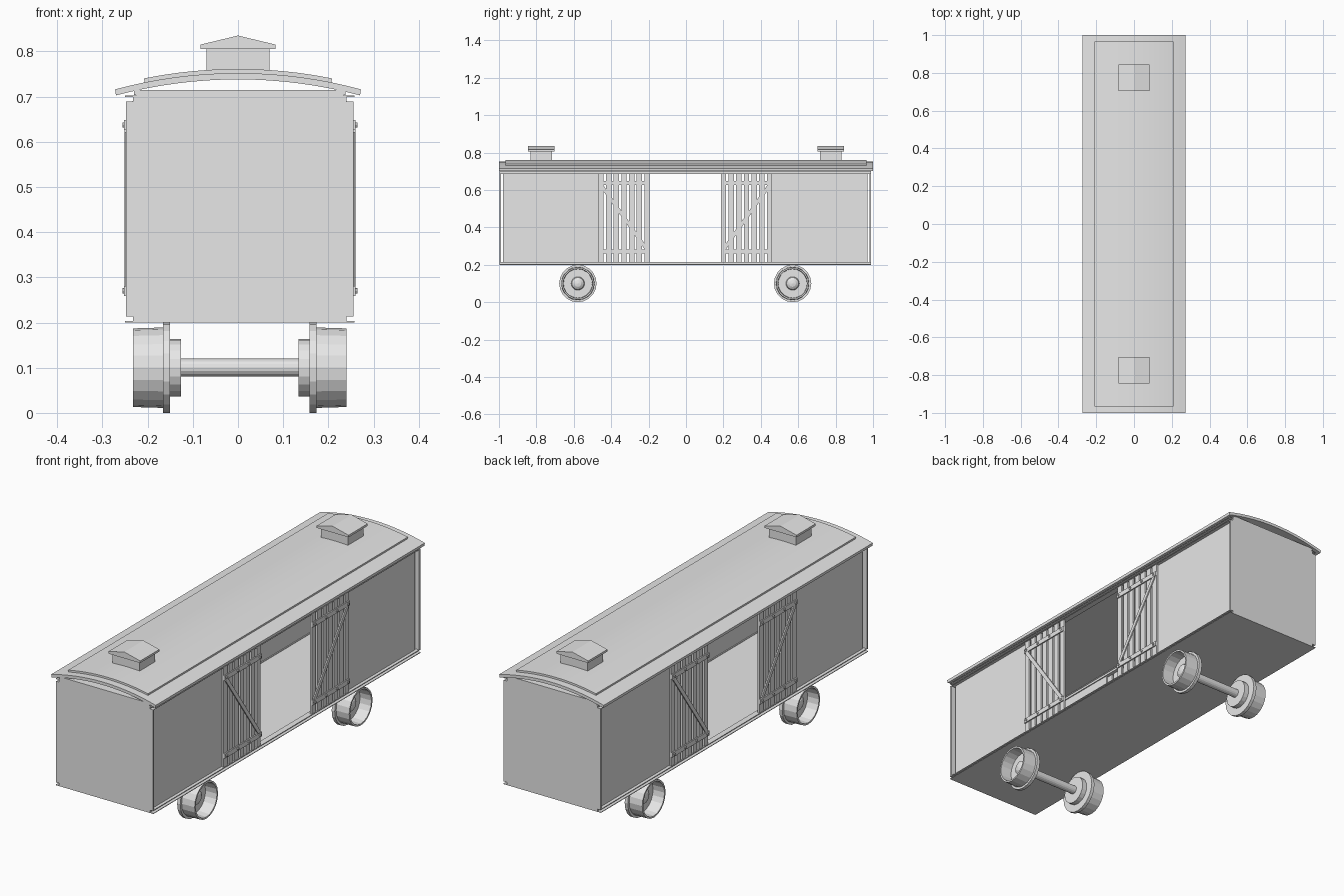
import bpy, bmesh, math
from mathutils import Matrix, Vector

cube = bpy.data.objects.get("Cube")
if cube:
    bpy.data.objects.remove(cube, do_unlink=True)

grey = bpy.data.materials.new("plain_grey")
grey.use_nodes = True
tone = (0.8, 0.8, 0.8, 1)
grey.diffuse_color = tone
grey.node_tree.nodes["Principled BSDF"].inputs["Base Color"].default_value = tone

SHIFT = Vector((0.004, -0.004, 0))  # body and wheels sit slightly off the roof centre
HALF_X, HALF_Y = 0.252, 0.993
LOW, HIGH = 0.2, 0.715
DOOR_IN, DOOR_OUT = 0.19, 0.465
SIGNS = (-1, 1)


def finish(name, bm, offset=(0, 0, 0), smooth=False):
    bmesh.ops.recalc_face_normals(bm, faces=bm.faces)
    mesh = bpy.data.meshes.new(name)
    bm.to_mesh(mesh)
    bm.free()
    mesh.materials.append(grey)
    obj = bpy.data.objects.new(name, mesh)
    obj.location = offset
    bpy.context.collection.objects.link(obj)
    if smooth:
        bpy.ops.object.select_all(action='DESELECT')
        obj.select_set(True)
        bpy.context.view_layer.objects.active = obj
        bpy.ops.object.shade_smooth_by_angle(angle=math.radians(30))
    return obj


def box(bm, xs, ys, zs, turn=None):
    """Add a box spanning three (min, max) ranges."""
    size = [abs(r[1] - r[0]) for r in (xs, ys, zs)]
    mid = [(r[0] + r[1]) / 2 for r in (xs, ys, zs)]
    m = Matrix.Translation(mid) @ (turn or Matrix()) @ Matrix.Diagonal((*size, 1))
    bmesh.ops.create_cube(bm, size=1, matrix=m)


def extrude_y(bm, outline, y0, y1):
    """Extrude an x-z outline along y."""
    face = bm.faces.new([bm.verts.new((x, y0, z)) for x, z in outline])
    new = bmesh.ops.extrude_face_region(bm, geom=[face])["geom"]
    bmesh.ops.translate(bm, vec=(0, y1 - y0, 0),
                        verts=[v for v in new if isinstance(v, bmesh.types.BMVert)])


def pair(s, a, b):
    return (s * a, s * b)


# Floor and ceiling
for name, z in (("floor", LOW), ("ceiling", HIGH - 0.012)):
    bm = bmesh.new()
    box(bm, (-0.234, 0.234), (-HALF_Y, HALF_Y), (z, z + 0.012))
    finish(name, bm, SHIFT)

# Channel rails along the four long edges
bm = bmesh.new()
for s in SIGNS:
    for outer, web, inner in ((LOW, LOW + 0.003, LOW + 0.013), (0.702, 0.699, 0.689)):
        d = 0.003 if outer < 0.5 else -0.003
        box(bm, pair(s, 0.225, 0.254), (-HALF_Y, HALF_Y), (outer, outer + d))
        box(bm, pair(s, 0.225, 0.252), (-HALF_Y, HALF_Y), (inner, inner + d))
        box(bm, pair(s, 0.228, 0.236), (-HALF_Y, HALF_Y), (web, inner))
finish("side_rails", bm, SHIFT)

# End walls with notched corners
for s, name in ((-1, "front_wall"), (1, "back_wall")):
    bm = bmesh.new()
    box(bm, (-HALF_X, HALF_X), pair(s, HALF_Y - 0.008, HALF_Y), (0.214, 0.689))
    box(bm, (-0.23, 0.23), pair(s, HALF_Y - 0.008, HALF_Y), (LOW, HIGH))
    finish(name, bm, SHIFT)

# Recessed side wall panels on each side of the doorways
for s, side in ((1, "left"), (-1, "right")):
    for t, end in ((-1, "front"), (1, "back")):
        bm = bmesh.new()
        box(bm, pair(s, 0.23, 0.237), pair(t, DOOR_OUT - 0.005, 0.974), (0.214, 0.69))
        finish(f"{side}_{end}_side_panel", bm, SHIFT)

# Slatted doors with battens, a diagonal brace and bolts
SLATS = 7
pitch = (DOOR_OUT - DOOR_IN + 0.012) / SLATS
for s, side in ((1, "left"), (-1, "right")):
    for t, end in ((-1, "front"), (1, "back")):
        bm = bmesh.new()
        for i in range(SLATS):
            y = DOOR_IN + i * pitch
            box(bm, pair(s, 0.241, 0.25), pair(t, y, y + pitch - 0.012), (0.216, 0.689))
        for z in (0.27, 0.637):
            box(bm, pair(s, 0.25, 0.256), pair(t, DOOR_IN, DOOR_OUT), (z - 0.011, z + 0.011))
            for i in range(0, SLATS, 2):
                y = t * (DOOR_IN + (i + 0.35) * pitch)
                m = Matrix.Translation((s * 0.2575, y, z)) @ Matrix.Rotation(math.pi / 2, 4, 'Y')
                bmesh.ops.create_cone(bm, cap_ends=True, segments=8, radius1=0.006,
                                      radius2=0.006, depth=0.005, matrix=m)
        dy, dz = DOOR_OUT - DOOR_IN - 0.03, 0.345
        length = math.hypot(dy, dz)
        mid = t * (DOOR_IN + DOOR_OUT) / 2
        box(bm, pair(s, 0.25, 0.2555), (mid - 0.009, mid + 0.009),
            (0.4535 - length / 2, 0.4535 + length / 2),
            Matrix.Rotation(-t * math.atan2(dy, dz), 4, 'X'))
        finish(f"{side}_{end}_door", bm, SHIFT)


# Curved roof in two layers
def arc(half, apex, n=16):
    radius = 1.046
    xs = [half * (2 * i / n - 1) for i in range(n + 1)]
    return [(x, apex - radius + math.sqrt(radius ** 2 - x * x)) for x in xs]


for name, half, length, top, under in (("roof", 0.272, 1.0, 0.752, 0.738),
                                       ("roof_cover", 0.208, 0.965, 0.761, 0.75)):
    bm = bmesh.new()
    extrude_y(bm, arc(half, top) + arc(half * 0.993, under)[::-1], -length, length)
    finish(name, bm, smooth=True)

# Roof vents with gabled caps
for t, end in ((-1, "front"), (1, "back")):
    bm = bmesh.new()
    box(bm, (-0.07, 0.07), pair(t, 0.717, 0.831), (0.745, 0.81))
    finish(f"{end}_vent_shaft", bm)
    bm = bmesh.new()
    gable = [(-0.083, 0.805), (0.083, 0.805), (0.083, 0.815), (0, 0.835), (-0.083, 0.815)]
    extrude_y(bm, gable, t * 0.703, t * 0.845)
    finish(f"{end}_vent_cap", bm)

# Wheelsets: each wheel is a lathed profile of (distance along axle, radius)
WHEEL = [(0.13, 0), (0.13, 0.064), (0.154, 0.064), (0.154, 0.1), (0.17, 0.1),
         (0.17, 0.089), (0.236, 0.087), (0.236, 0.079), (0.178, 0.077),
         (0.178, 0.036), (0.19, 0.032), (0.199, 0.018), (0.202, 0)]
for t, end in ((-1, "front"), (1, "back")):
    place = SHIFT + Vector((0, t * 0.574, 0.1))
    for s, side in ((1, "left"), (-1, "right")):
        bm = bmesh.new()
        verts = [bm.verts.new((s * x, 0, r)) for x, r in WHEEL]
        edges = [bm.edges.new(e) for e in zip(verts, verts[1:])]
        bmesh.ops.spin(bm, geom=verts + edges, cent=(0, 0, 0), axis=(1, 0, 0),
                       angle=2 * math.pi, steps=20, use_duplicate=False)
        bmesh.ops.remove_doubles(bm, verts=bm.verts, dist=1e-5)
        finish(f"{end}_{side}_wheel", bm, place)
    bm = bmesh.new()
    bmesh.ops.create_cone(bm, cap_ends=True, segments=16, radius1=0.02, radius2=0.02,
                          depth=0.27, matrix=Matrix.Rotation(math.pi / 2, 4, 'Y'))
    finish(f"{end}_axle", bm, place)
